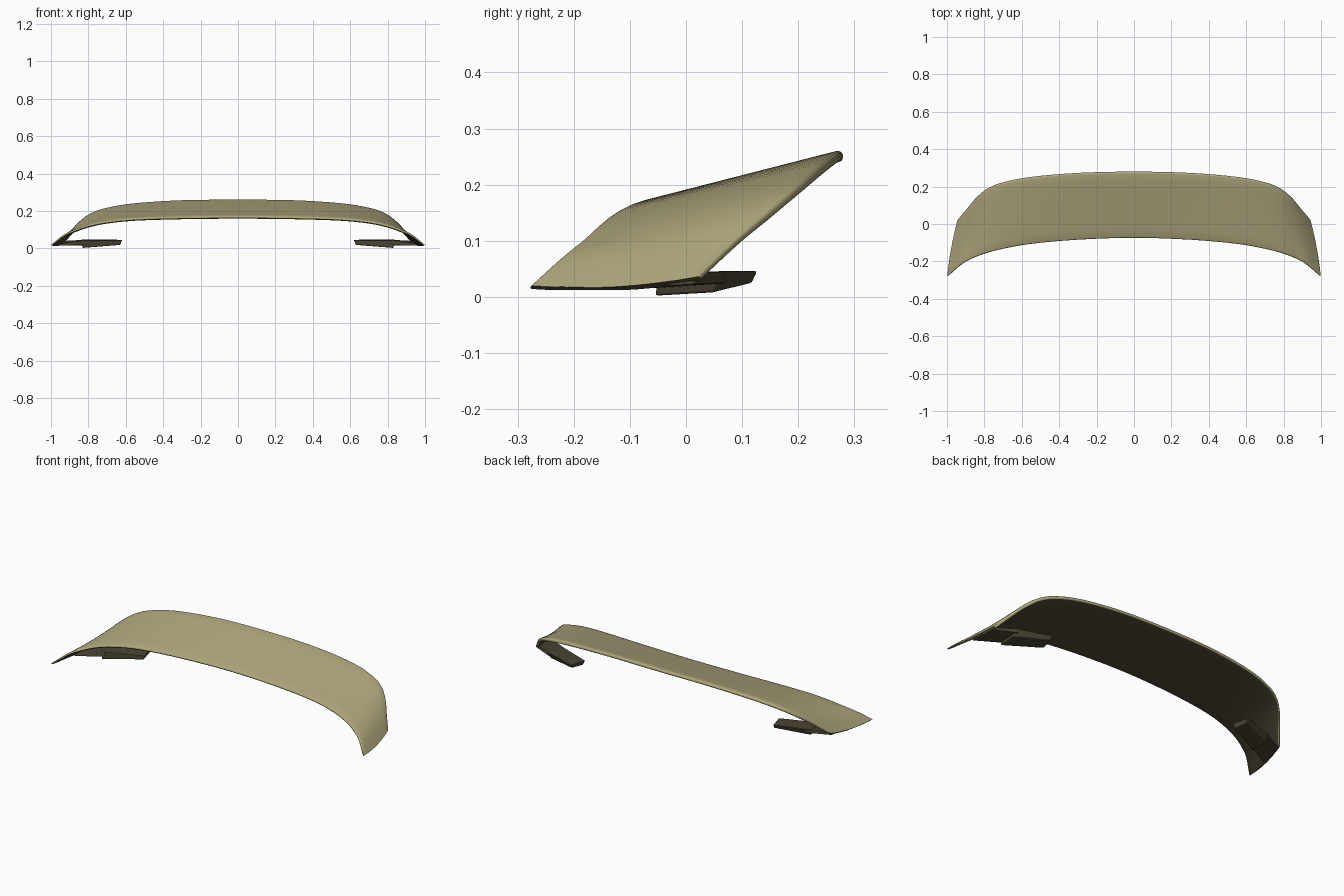
import bpy
import bmesh
from math import cos, pi, sin
from mathutils import Vector

cube = bpy.data.objects.get("Cube")
if cube:
    bpy.data.objects.remove(cube, do_unlink=True)


def make_material(name, rgb):
    mat = bpy.data.materials.new(name)
    mat.use_nodes = True
    color = (*rgb, 1)
    mat.diffuse_color = color
    shader = next(n for n in mat.node_tree.nodes if n.type == "BSDF_PRINCIPLED")
    shader.inputs["Base Color"].default_value = color
    shader.inputs["Roughness"].default_value = 0.6
    return mat


khaki = make_material("khaki_paint", (0.42, 0.38, 0.20))
dark = make_material("dark_brown", (0.07, 0.058, 0.035))


def finish(bm, name, mats, smooth):
    bmesh.ops.recalc_face_normals(bm, faces=bm.faces)
    mesh = bpy.data.meshes.new(name)
    bm.to_mesh(mesh)
    bm.free()
    for mat in mats:
        mesh.materials.append(mat)
    obj = bpy.data.objects.new(name, mesh)
    bpy.context.collection.objects.link(obj)
    if smooth:
        bpy.ops.object.select_all(action="DESELECT")
        bpy.context.view_layer.objects.active = obj
        obj.select_set(True)
        bpy.ops.object.shade_smooth_by_angle(angle=0.9)


def mirrored(half):
    """Half path from the centre outwards, extended to the other side."""
    return [Vector((-x, y, z)) for x, y, z in reversed(half[1:])] + [Vector(p) for p in half]


def smooth_path(pts, steps):
    """Catmull-Rom resampling."""
    ext = [2 * pts[0] - pts[1]] + pts + [2 * pts[-1] - pts[-2]]
    out = []
    for a, b, c, d in zip(ext, ext[1:], ext[2:], ext[3:]):
        for k in range(steps):
            t = k / steps
            out.append(0.5 * (2 * b + (c - a) * t + (2 * a - 5 * b + 4 * c - d) * t ** 2
                              + (3 * b - a - 3 * c + d) * t ** 3))
    return out + [pts[-1]]


# Wing: lofted between its leading and trailing edges
lead = smooth_path(mirrored([
    (0, -.068, .174), (.3, -.078, .171), (.55, -.1, .163), (.7, -.126, .148),
    (.8, -.152, .127), (.87, -.179, .102), (.93, -.213, .074), (.998, -.273, .02)]), 4)
trail = smooth_path(mirrored([
    (0, .268, .26), (.3, .261, .257), (.55, .24, .241), (.7, .212, .217),
    (.785, .18, .188), (.845, .135, .146), (.895, .077, .093), (.944, .02, .036)]), 4)
COLS, ROWS, LIP = len(lead), 9, 5

upper = []
for a, b in zip(lead, trail):
    row = []
    for j in range(ROWS):
        v = j / (ROWS - 1)
        p = a.lerp(b, v)
        belly = 4 * v * (1 - v) * abs(a.x) ** 8
        p.z -= 0.01 * belly
        p.x += 0.006 * belly * (1 if a.x > 0 else -1)
        row.append(p)
    upper.append(row)


def under_point(i, j):
    du = upper[min(i + 1, COLS - 1)][j] - upper[max(i - 1, 0)][j]
    dv = upper[i][min(j + 1, ROWS - 1)] - upper[i][max(j - 1, 0)]
    # Thin out towards the wing tips
    thickness = (0.016 + 0.004 * j / (ROWS - 1)) * (1 - 0.5 * abs(upper[i][j].x) ** 12)
    p = upper[i][j] - du.cross(dv).normalized() * thickness
    p.z = max(p.z, 0.012)
    return p


def lip(start, end, outward):
    """Half-round edge from start to end, without its two end points."""
    centre, arm = (start + end) / 2, (start - end) / 2
    out = outward.normalized() * arm.length
    return [centre + arm * cos(pi * k / (LIP + 1)) + out * sin(pi * k / (LIP + 1))
            for k in range(1, LIP + 1)]


bm = bmesh.new()
rings = []
for i, row in enumerate(upper):
    low = [under_point(i, j) for j in range(ROWS)]
    ring = (row + lip(row[-1], low[-1], row[-1] - row[-2]) + low[::-1]
            + lip(low[0], row[0], row[0] - row[1]))
    rings.append([bm.verts.new(p) for p in ring])

# Khaki on top and around the lips, dark underneath
n = len(rings[0])
dark_span = range(ROWS + LIP - 1, 2 * ROWS + LIP + LIP // 2)
for r, s in zip(rings, rings[1:]):
    for k in range(n):
        m = (k + 1) % n
        bm.faces.new((r[k], s[k], s[m], r[m])).material_index = int(k in dark_span)
for ring in (rings[0], rings[-1]):
    bm.faces.new(ring).material_index = 1
finish(bm, "spoiler_wing", [khaki, dark], True)


def slab(name, bottom, cover, side):
    """Closed block between two outlines with matching corners."""
    bm = bmesh.new()
    loops = [[bm.verts.new((side * x, y, z)) for x, y, z in loop] for loop in (bottom, cover)]
    for loop in loops:
        bm.faces.new(loop)
    count = len(bottom)
    for k in range(count):
        m = (k + 1) % count
        bm.faces.new((loops[0][k], loops[0][m], loops[1][m], loops[1][k]))
    bmesh.ops.recalc_face_normals(bm, faces=bm.faces)
    bmesh.ops.bevel(bm, geom=bm.edges[:], offset=0.004, segments=2, profile=0.5, affect="EDGES")
    finish(bm, name, [dark], False)


# Mounting feet: slanted pads joined to the wing tips by thin tabs
for side, label in ((1, "left"), (-1, "right")):
    slab(label + "_foot_pad",
         [(.83, -.056, .002), (.83, .05, .008), (.645, .118, .025), (.63, .04, .018)],
         [(.84, -.05, .043), (.84, .065, .046), (.645, .128, .046), (.618, .035, .044)], side)
    slab(label + "_foot_tab",
         [(.96, -.13, .014), (.94, .015, .022), (.82, .07, .024), (.82, -.05, .016)],
         [(.955, -.12, .024), (.93, .015, .040), (.82, .072, .046), (.82, -.045, .043)], side)
